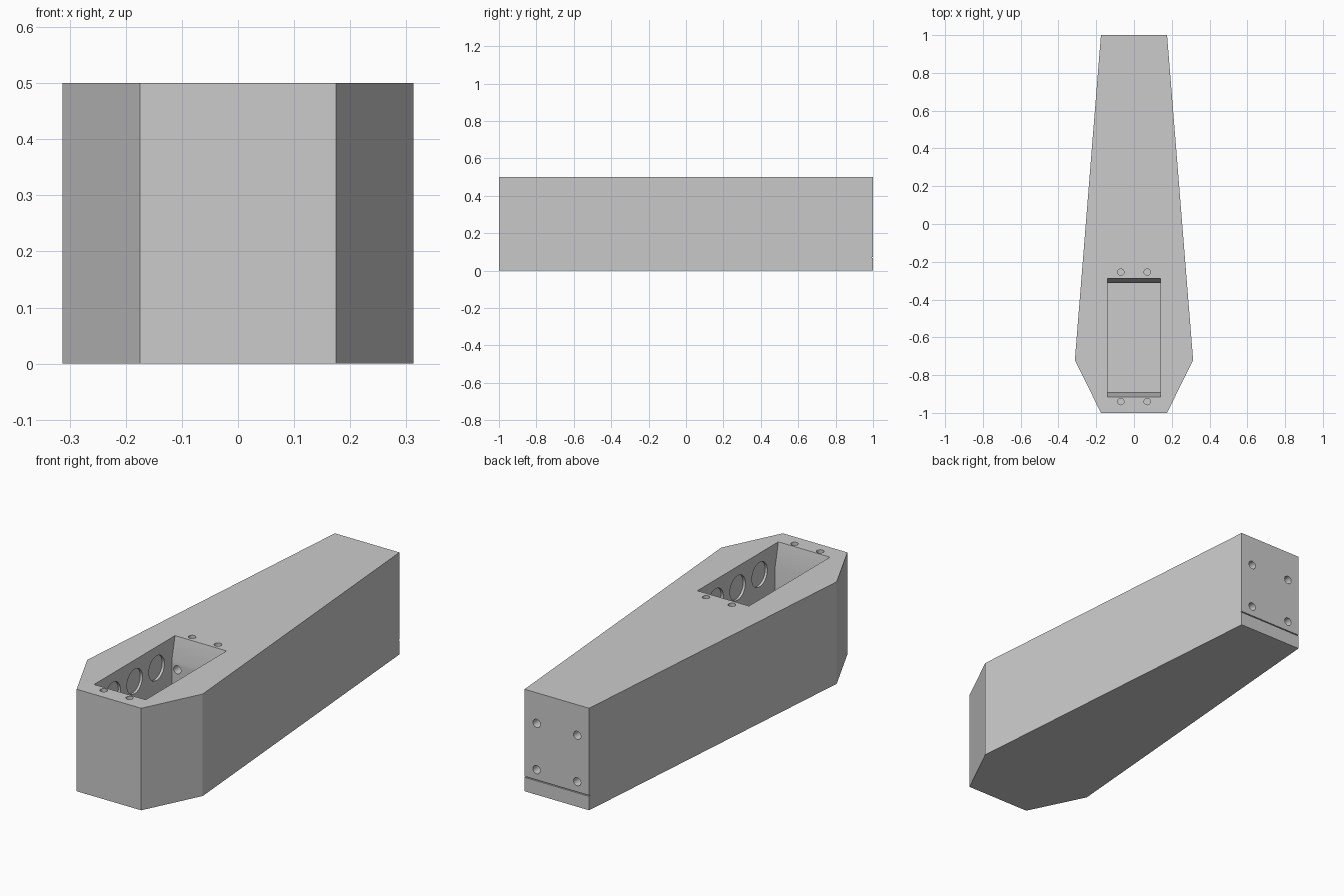
import bpy, bmesh, math

cube = bpy.data.objects.get("Cube")
if cube:
    bpy.data.objects.remove(cube, do_unlink=True)

# Single grey finish
grey = bpy.data.materials.new("plain grey")
grey.use_nodes = True
colour = (0.6, 0.6, 0.6, 1)
grey.diffuse_color = colour
grey.node_tree.nodes["Principled BSDF"].inputs["Base Color"].default_value = colour


def link(bm, name):
    bmesh.ops.recalc_face_normals(bm, faces=bm.faces)
    mesh = bpy.data.meshes.new(name)
    bm.to_mesh(mesh)
    bm.free()
    mesh.materials.append(grey)
    obj = bpy.data.objects.new(name, mesh)
    bpy.context.collection.objects.link(obj)
    return obj


def prism(name, outline, to_3d, low, high):
    """Extrude a 2D outline between two levels of the remaining axis."""
    bm = bmesh.new()
    rings = [[bm.verts.new(to_3d(a, b, level)) for a, b in outline] for level in (low, high)]
    for ring in rings:
        bm.faces.new(ring)
    for i in range(len(outline)):
        j = (i + 1) % len(outline)
        bm.faces.new((rings[0][i], rings[0][j], rings[1][j], rings[1][i]))
    return link(bm, name)


def drill(name, centre, radius, depth, axis):
    """Cylinder cutter reaching the given depth either side of its centre."""
    bm = bmesh.new()
    bmesh.ops.create_cone(bm, cap_ends=True, segments=32, radius1=radius,
                          radius2=radius, depth=2 * depth)
    obj = link(bm, name)
    obj.location = centre
    if axis == "x":
        obj.rotation_euler.y = math.pi / 2
    elif axis == "y":
        obj.rotation_euler.x = math.pi / 2
    return obj


def cut(target, cutter):
    cutter.hide_render = True
    mod = target.modifiers.new("cut", "BOOLEAN")
    mod.operation, mod.solver, mod.object = "DIFFERENCE", "EXACT", cutter
    bpy.context.view_layer.objects.active = target
    bpy.ops.object.modifier_apply(modifier=mod.name)
    bpy.data.objects.remove(cutter, do_unlink=True)


# Six-sided tapering body
half = [(0.175, -1), (0.313, -0.72), (0.175, 1)]
outline = half + [(-x, y) for x, y in reversed(half)]
body = prism("tapered_body", outline, lambda x, y, z: (x, y, z), 0, 0.5)

# Deep rectangular pocket with bevelled end walls
pocket = [(-0.89, 0.07), (-0.89, 0.385), (-0.915, 0.5), (-0.915, 0.55),
          (-0.288, 0.55), (-0.288, 0.5), (-0.313, 0.385), (-0.313, 0.07)]
cut(body, prism("pocket_cutter", pocket, lambda y, z, x: (x, y, z), -0.14, 0.14))

# Seam above the floor panel on the back end
seam = [(0.994, 0.068), (1.05, 0.068), (1.05, 0.073), (0.994, 0.073)]
cut(body, prism("seam_cutter", seam, lambda y, z, x: (x, y, z), -0.3, 0.3))

for side in (-1, 1):
    # Round recesses along the pocket side walls
    for y in (-0.43, -0.6, -0.77):
        cut(body, drill("recess_cutter", (side * 0.14, y, 0.395), 0.06, 0.012, "x"))
    # Bolt holes in the top rim
    for y in (-0.255, -0.94):
        cut(body, drill("top_hole_cutter", (side * 0.07, y, 0.5), 0.017, 0.06, "z"))
    # Bolt holes in the back end and the pocket's rear wall
    for z in (0.123, 0.35):
        for y in (1, -0.313):
            cut(body, drill("end_hole_cutter", (side * 0.11, y, z), 0.02, 0.06, "y"))

# Smooth hole walls, crisp panel edges
bpy.ops.object.select_all(action="DESELECT")
body.select_set(True)
bpy.context.view_layer.objects.active = body
bpy.ops.object.shade_smooth_by_angle(angle=math.radians(30))
